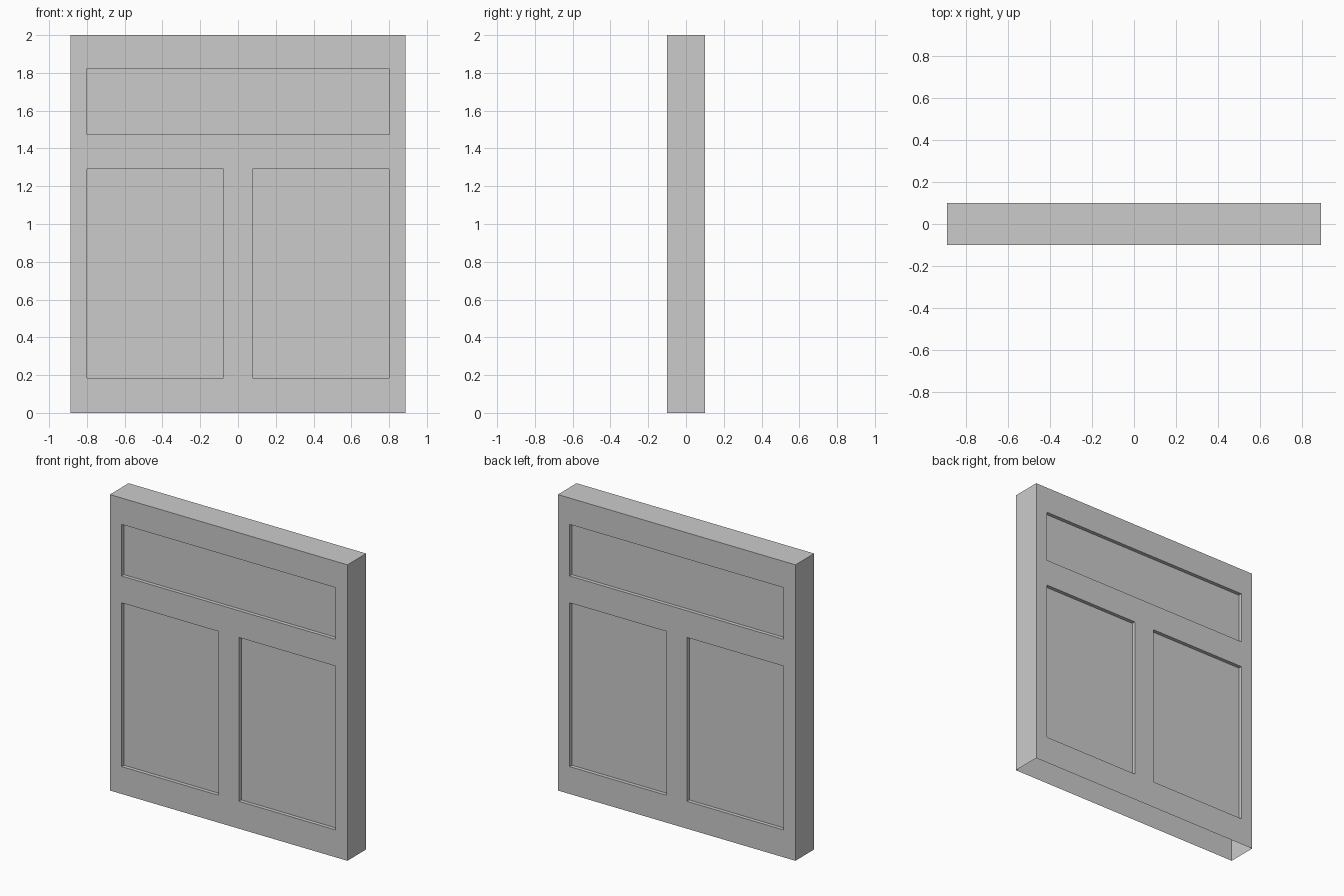
import bpy, bmesh
from mathutils import Vector, Matrix

if "Cube" in bpy.data.objects:
    bpy.data.objects.remove(bpy.data.objects["Cube"])

W, T, H = 0.888, 0.1, 2.0      # half width, half thickness, height
DEPTH = 0.025                  # panel recess
PANELS = [(-0.8, 0.8, 1.473, 1.822),
          (-0.8, -0.077, 0.185, 1.292),
          (0.077, 0.8, 0.185, 1.292)]

# Door slab
bm = bmesh.new()
bmesh.ops.create_cube(bm, size=1, matrix=Matrix.Translation((0, 0, H / 2))
                      @ Matrix.Diagonal((2 * W, 2 * T, H, 1)))

# Slice the slab along the panel borders
def cut(co, no):
    geom = bm.verts[:] + bm.edges[:] + bm.faces[:]
    bmesh.ops.bisect_plane(bm, geom=geom, plane_co=co, plane_no=no)

for x in sorted({v for p in PANELS for v in p[:2]}):
    cut((x, 0, 0), (1, 0, 0))
for z in sorted({v for p in PANELS for v in p[2:]}):
    cut((0, 0, z), (0, 0, 1))

# Sink each panel on the front and back
for side in (-1, 1):
    for x0, x1, z0, z1 in PANELS:
        bm.normal_update()
        faces = []
        for f in bm.faces:
            c = f.calc_center_median()
            if f.normal.y * side > 0.9 and x0 < c.x < x1 and z0 < c.z < z1:
                faces.append(f)
        new = bmesh.ops.extrude_face_region(bm, geom=faces)["geom"]
        verts = [g for g in new if isinstance(g, bmesh.types.BMVert)]
        bmesh.ops.translate(bm, verts=verts, vec=Vector((0, -side * DEPTH, 0)))
        bmesh.ops.delete(bm, geom=[f for f in faces if f.is_valid], context='FACES')

bmesh.ops.recalc_face_normals(bm, faces=bm.faces)

# The underside is open
bottom = [f for f in bm.faces if f.calc_center_median().z < 1e-4]
bmesh.ops.delete(bm, geom=bottom, context='FACES')

mesh = bpy.data.meshes.new("panelled_door")
bm.to_mesh(mesh)
bm.free()
bpy.context.collection.objects.link(bpy.data.objects.new("panelled_door", mesh))
